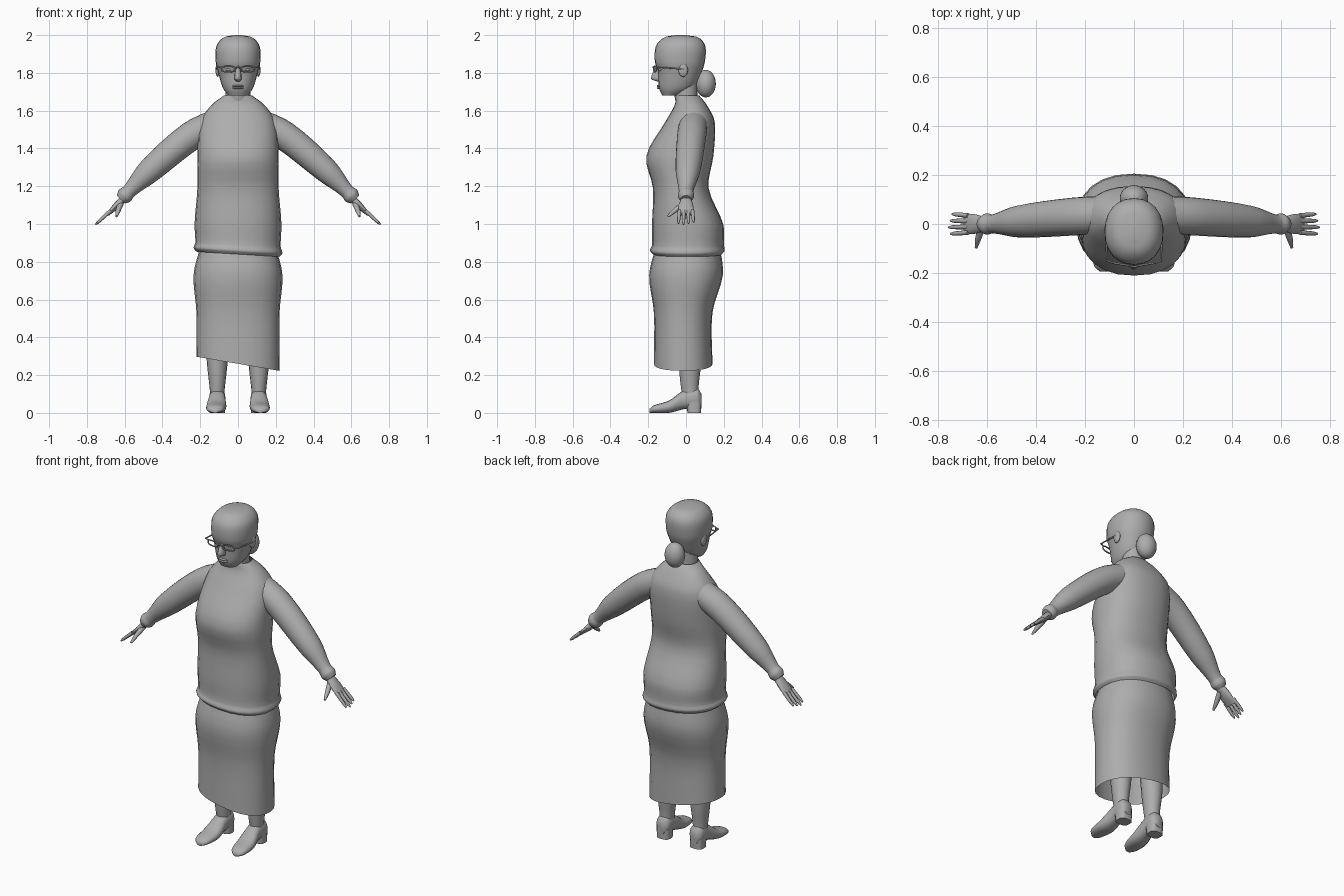
import bpy, bmesh, math
from mathutils import Vector

if "Cube" in bpy.data.objects:
    bpy.data.objects.remove(bpy.data.objects["Cube"])

GREY = (.42, .42, .42, 1)
X, Y, Z = Vector((1, 0, 0)), Vector((0, 1, 0)), Vector((0, 0, 1))

material = bpy.data.materials.new("plain grey")
material.use_nodes = True
material.diffuse_color = GREY
material.node_tree.nodes["Principled BSDF"].inputs["Base Color"].default_value = GREY


def finish(obj, mirrored):
    """Colour, smooth and optionally mirror a part to the other side."""
    obj.data.materials.append(material)
    bpy.ops.object.select_all(action="DESELECT")
    obj.select_set(True)
    bpy.context.view_layer.objects.active = obj
    if obj.type == "MESH":
        bpy.ops.object.shade_smooth_by_angle(angle=math.radians(50))
    if mirrored:
        obj.modifiers.new("other side", "MIRROR")
    return obj


def refine(stations, steps=4):
    """Pass a smooth curve through the stations."""
    pts = [Vector(s) for s in stations]
    last = len(pts) - 1
    gaps = [(b - a).length for a, b in zip(pts, pts[1:])]
    slopes = []
    for i in range(last + 1):
        lo, hi = max(i - 1, 0), min(i + 1, last)
        slopes.append((pts[hi] - pts[lo]) / sum(gaps[lo:hi]))
    result = []
    for i in range(last):
        for k in range(steps):
            t = k / steps
            ease = t * t * (3 - 2 * t)
            leave, arrive = t * (1 - t) ** 2, t * t * (t - 1)
            result.append(pts[i].lerp(pts[i + 1], ease)
                          + (slopes[i] * leave + slopes[i + 1] * arrive) * gaps[i])
    return result + [pts[last]]


def tube(name, stations, frame=None, power=2, sides=24, open_ends=False, mirrored=False):
    """Skin oval rings along stations of (x, y, z, radius, radius)."""
    rows = refine(stations)
    centres = [Vector(r[:3]) for r in rows]
    bm = bmesh.new()
    loops = []
    for i, (row, centre) in enumerate(zip(rows, centres)):
        if frame:
            across, up = frame
        else:
            along = (centres[min(i + 1, len(rows) - 1)] - centres[max(i - 1, 0)]).normalized()
            up = (Y - along * along.y).normalized()
            across = along.cross(up)
        loop = []
        for k in range(sides):
            angle = math.tau * k / sides
            c, s = (math.copysign(abs(v) ** (2 / power), v)
                    for v in (math.cos(angle), math.sin(angle)))
            loop.append(bm.verts.new(centre + across * row[3] * c + up * row[4] * s))
        loops.append(loop)
    for a, b in zip(loops, loops[1:]):
        for k in range(sides):
            bm.faces.new((a[k - 1], a[k], b[k], b[k - 1]))
    if not open_ends:
        bm.faces.new(loops[0])
        bm.faces.new(loops[-1])
    bmesh.ops.recalc_face_normals(bm, faces=bm.faces)
    mesh = bpy.data.meshes.new(name)
    bm.to_mesh(mesh)
    bm.free()
    obj = bpy.data.objects.new(name, mesh)
    bpy.context.collection.objects.link(obj)
    return finish(obj, mirrored)


def upright(name, rows, x=0, **options):
    """Stack level rings given as (height, half width, front, back)."""
    stations = [(x, (front + back) / 2, z, width, (back - front) / 2)
                for z, width, front, back in rows]
    return tube(name, stations, frame=(X, Y), **options)


def slant(obj, slope, low, high):
    """Tip the lower edge sideways, fading out with height."""
    for vertex in obj.data.vertices:
        fade = min(1, max(0, (high - vertex.co.z) / (high - low)))
        vertex.co.z -= slope * fade * vertex.co.x


def ball(name, centre, size, mirrored=False):
    bpy.ops.mesh.primitive_uv_sphere_add(segments=24, ring_count=14, location=centre)
    obj = bpy.context.object
    obj.name = name
    obj.scale = size
    bpy.ops.object.transform_apply(location=True, rotation=True, scale=True)
    return finish(obj, mirrored)


def wire(name, points, closed=False, mirrored=False):
    curve = bpy.data.curves.new(name, "CURVE")
    curve.dimensions = "3D"
    curve.bevel_depth = .004
    curve.bevel_resolution = 1
    spline = curve.splines.new("POLY")
    spline.points.add(len(points) - 1)
    for point, position in zip(spline.points, points):
        point.co = (*position, 1)
    spline.use_cyclic_u = closed
    obj = bpy.data.objects.new(name, curve)
    bpy.context.collection.objects.link(obj)
    finish(obj, mirrored)


# Long skirt with a slanting hem, open underneath
skirt = upright("skirt", [(.26, .22, -.17, .14), (.53, .22, -.17, .14),
                          (.73, .235, -.195, .195), (.88, .2, -.16, .18)],
                power=2.3, open_ends=True)
slant(skirt, .17, .26, .5)

# Pullover with a thick hem band
pullover = upright("pullover", [
    (.84, .22, -.175, .19), (.86, .235, -.19, .205), (.89, .226, -.18, .2),
    (1, .23, -.18, .197), (1.19, .215, -.175, .12), (1.36, .215, -.21, .145),
    (1.54, .2, -.11, .152), (1.63, .14, -.06, .11), (1.68, .075, -.055, .07)],
    power=2.3, open_ends=True)
slant(pullover, .06, .86, 1)

# Sleeves and cuffs
tube("sleeves", [(x, y, z, r, r) for x, y, z, r in [
    (.1, .04, 1.54, .075), (.25, .03, 1.465, .077), (.47, .01, 1.28, .065),
    (.575, 0, 1.175, .038), (.6, 0, 1.15, .043), (.62, 0, 1.13, .03)]], mirrored=True)

# Hands: palm, four fingers and thumb
tube("palms", [(.6, 0, 1.14, .02, .026), (.65, 0, 1.09, .017, .04),
               (.69, 0, 1.05, .008, .04)], sides=12, mirrored=True)
for number, finger in enumerate(["index", "middle", "ring", "little"]):
    y = (number - 1.5) * .023
    reach = .08 - .007 * abs(number - 1)
    tube(finger + "_fingers", [
        (.675 + reach * t, y * (1 + t / 6), 1.07 - reach * t * .92, r, r)
        for t, r in [(0, .01), (.8, .008), (1, .004)]], sides=8, mirrored=True)
tube("thumbs", [(.62, -.01, 1.11, .016, .016), (.635, -.06, 1.07, .013, .013),
                (.643, -.096, 1.04, .006, .006)], sides=8, mirrored=True)

# Head and neck
upright("neck", [(1.62, .066, -.05, .06), (1.78, .066, -.08, .06)])
upright("head", [(1.68, .05, -.125, -.04), (1.72, .08, -.143, .04), (1.81, .107, -.15, .085),
                 (1.86, .118, -.165, .1), (1.94, .115, -.16, .103),
                 (1.985, .08, -.12, .07), (2, .02, -.06, 0)], power=2.2)
ball("hair_bun", (0, .105, 1.743), (.058, .053, .073))
upright("nose", [(1.755, .012, -.155, -.12), (1.77, .02, -.187, -.12),
                 (1.84, .009, -.158, -.12)], sides=10)
ball("upper_lip", (0, -.141, 1.731), (.03, .014, .006))
ball("lower_lip", (0, -.141, 1.72), (.03, .014, .006))
ball("ears", (.108, -.015, 1.815), (.011, .025, .036), mirrored=True)
ball("eyes", (.046, -.13, 1.818), (.018, .016, .011), mirrored=True)

# Glasses: rounded frames, temple arms and bridge
angles = [math.tau * k / 16 for k in range(16)]
wire("lens_frames", [(.052 + .036 * math.cos(a), -.164 + .006 * math.cos(a),
                      1.82 + .015 * math.copysign(abs(math.sin(a)) ** .5, math.sin(a)))
                     for a in angles], closed=True, mirrored=True)
wire("glasses_arms", [(.085, -.158, 1.83), (.11, -.15, 1.83), (.116, -.01, 1.82)],
     mirrored=True)
wire("glasses_bridge", [(-.016, -.17, 1.825), (0, -.174, 1.83), (.016, -.17, 1.825)])

# Legs, running up inside the skirt
upright("legs", [(.05, .036, -.01, .07), (.13, .04, -.026, .066), (.27, .055, -.04, .08),
                 (.75, .08, -.08, .08)], x=.11, sides=16, mirrored=True)

# Shoes from toe to heel, with a separate heel block
tube("shoes", [(x, y, (sole + top) / 2, width, (top - sole) / 2)
               for x, y, width, sole, top in [
                   (.12, -.194, .018, 0, .02), (.12, -.17, .043, 0, .04),
                   (.115, -.09, .053, 0, .065), (.11, -.01, .043, .02, .12),
                   (.11, .06, .042, .024, .13), (.11, .082, .025, .03, .1)]],
     frame=(X, Z), power=2.3, sides=16, mirrored=True)
upright("shoe_heels", [(0, .041, .008, .08), (.06, .042, 0, .082)],
        x=.11, power=3, sides=16, mirrored=True)
